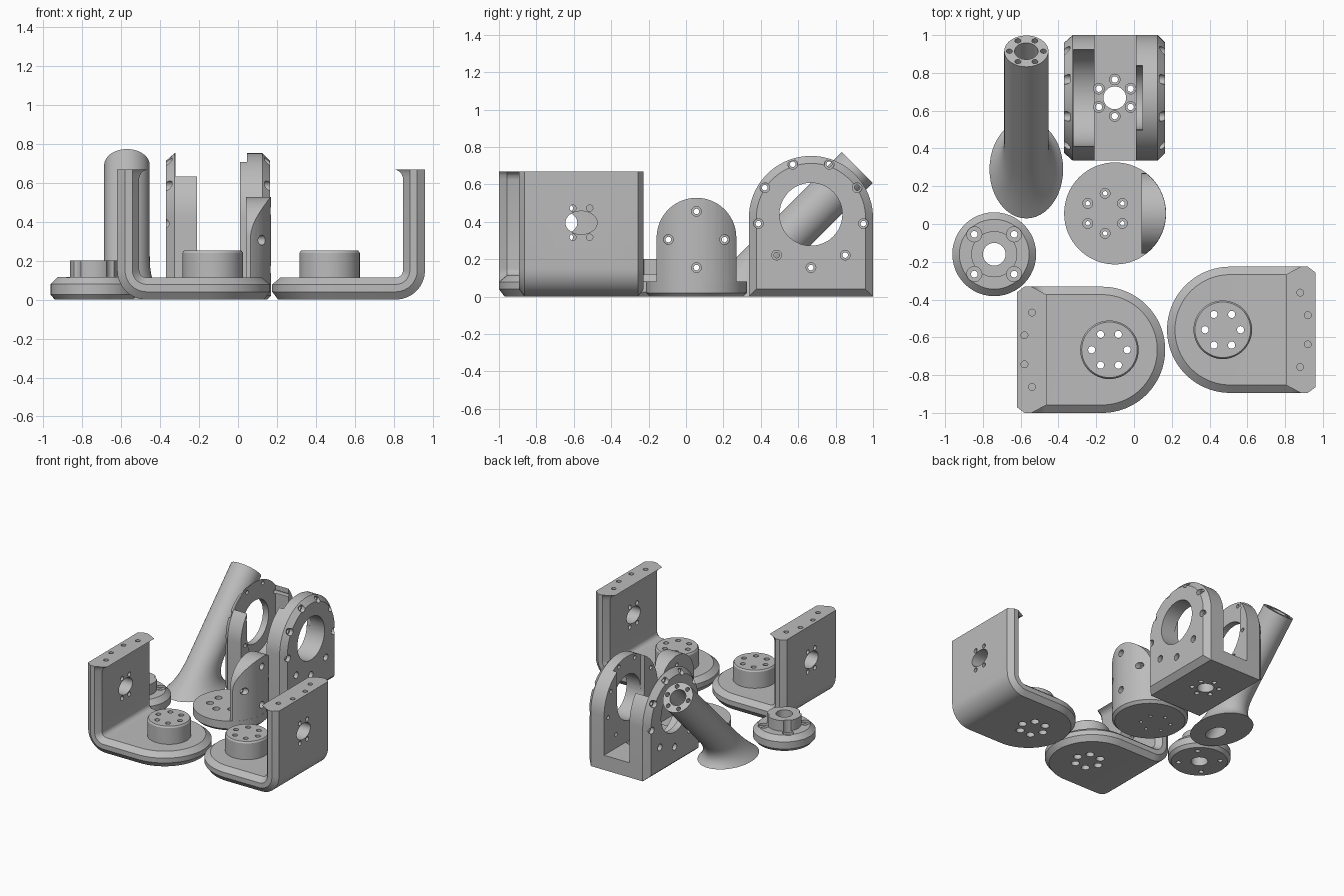
import bpy, bmesh
from math import sin, cos, pi, radians
from mathutils import Vector, Matrix

if "Cube" in bpy.data.objects:
    bpy.data.objects.remove(bpy.data.objects["Cube"])

grey = bpy.data.materials.new("plain grey")
grey.use_nodes = True
COLOR = (0.5, 0.5, 0.5, 1)
grey.diffuse_color = COLOR
next(n for n in grey.node_tree.nodes if n.type == 'BSDF_PRINCIPLED').inputs["Base Color"].default_value = COLOR


def loft(rings):
    """Closed solid through even-sized convex rings, capped with strips."""
    bm = bmesh.new()
    rows = [[bm.verts.new(p) for p in ring] for ring in rings]
    n = len(rows[0])
    for a, b in zip(rows, rows[1:]):
        for k in range(n):
            bm.faces.new((a[k], a[(k + 1) % n], b[(k + 1) % n], b[k]))
    for r in (rows[0], rows[-1]):
        for k in range(n // 2 - 1):
            bm.faces.new((r[k], r[k + 1], r[n - 2 - k], r[n - 1 - k]))
    bmesh.ops.recalc_face_normals(bm, faces=bm.faces)
    mesh = bpy.data.meshes.new("solid")
    bm.to_mesh(mesh)
    bm.free()
    return mesh


def lathe(profile, loc, axis=(0, 0, 1), n=48):
    m = Matrix.Translation(loc) @ Vector(axis).to_track_quat('Z', 'Y').to_matrix().to_4x4()
    return loft([[m @ Vector((r * cos(2 * pi * k / n), r * sin(2 * pi * k / n), z))
                  for k in range(n)] for r, z in profile])


def hole(r, loc, axis, depth, head=0, sink=0):
    """Drill from loc along axis, with an optional wider head."""
    if head:
        return lathe([(head, -.1), (head, sink), (r, sink), (r, depth)], loc, axis, 20)
    return lathe([(r, -.1), (r, depth)], loc, axis, 48 if r > .05 else 20)


def box(x0, x1, y0, y1, z0, z1):
    return loft([[(x0, y0, z), (x1, y0, z), (x1, y1, z), (x0, y1, z)] for z in (z0, z1)])


def arch(layers, yc, zc, R, n=40):
    """Round-topped upright plate; layers are (x, inset)."""
    rings = []
    for x, i in layers:
        arc = [(x, yc + (R - i) * cos(pi * k / (n - 1)), zc + (R - i) * sin(pi * k / (n - 1))) for k in range(n)]
        rings.append([(x, yc + R - i, i)] + arc + [(x, yc - R + i, i)])
    return loft(rings)


def part(name, mesh, steps, matrix=Matrix()):
    obj = bpy.data.objects.new(name, mesh)
    bpy.context.collection.objects.link(obj)
    bpy.context.view_layer.objects.active = obj
    for op, tool_mesh in steps:
        tool = bpy.data.objects.new("cutter", tool_mesh)
        tool.hide_render = True
        bpy.context.collection.objects.link(tool)
        mod = obj.modifiers.new("bool", 'BOOLEAN')
        mod.operation, mod.solver, mod.object = op, 'EXACT', tool
        bpy.ops.object.modifier_apply(modifier=mod.name)
        bpy.data.objects.remove(tool)
    obj.data.transform(matrix)
    obj.data.materials.clear()
    obj.data.materials.append(grey)
    bpy.ops.object.select_all(action='DESELECT')
    obj.select_set(True)
    bpy.ops.object.shade_smooth_by_angle(angle=radians(30))
    return obj


def cuts(meshes):
    return [('DIFFERENCE', m) for m in meshes]


def spots(count, r, start=0):
    return [(r * cos(start + 2 * pi * k / count), r * sin(start + 2 * pi * k / count)) for k in range(count)]


UP, DOWN, LEFT, RIGHT = (0, 0, 1), (0, 0, -1), (1, 0, 0), (-1, 0, 0)


# Bent bracket: one chamfered strip from the wall top, round the bend, to the round end
def bent_bracket(name, matrix):
    R, T, bend, end = .334, .113, .15, .451
    edge = [(.03, 0), (0, .04), (0, .078), (.042, T)]

    def ring(place, swing=0):
        side = [(place(i, h), (R - i) * cos(swing)) for i, h in edge]
        return [(p[0], y, p[1]) for p, y in side] + [(p[0], -y, p[1]) for p, y in reversed(side)]

    rings = []
    for z, flare in ((.668, .043), (.66, .022), (.648, .009), (.625, 0)):
        rings.append(ring(lambda i, h: (h + (flare if h == T else 0), z)))
    for k in range(9):
        a = k * pi / 16
        rings.append(ring(lambda i, h: (bend - (bend - h) * cos(a), bend - (bend - h) * sin(a))))
    for k in range(25):
        a = radians(87) * k / 24
        rings.append(ring(lambda i, h: (end + (R - i) * sin(a), h), a))
    boss = lathe([(.155, .08), (.155, .24), (.147, .252)], (.49, 0, 0))
    tools = [hole(.019, (.49 + x, y, 0), UP, .4, .03, .1) for x, y in spots(6, .094)]
    # wall: wide centre opening, four screws, four top sockets
    opening = hole(.062, (0, 0, .395), LEFT, .3)
    opening.transform(Matrix.Diagonal((1, 1.37, 1, 1)))
    tools.append(opening)
    for s in (-1, 1):
        tools += [hole(.017, (0, s * .045, .395 + t * .078), LEFT, .3) for t in (-1, 1)]
        tools += [hole(.018, (.04, s * .077, .668), DOWN, .1), hole(.018, (.08, s * .197, .668), DOWN, .1)]
    part(name, loft(rings), [('UNION', boss)] + cuts(tools), matrix)


bent_bracket("left_bent_bracket", Matrix.Translation((-.62, -.666, 0)))
bent_bracket("right_bent_bracket", Matrix.Translation((.96, -.56, 0)) @ Matrix.Rotation(pi, 4, 'Z'))

# Small hub flange
fx, fy = -.74, -.16
tools = [hole(.06, (fx, fy, .2), DOWN, .4)]
tools += [hole(.018, (fx + x, fy + y, .2), DOWN, .4, .04, .1) for x, y in spots(4, .149, pi / 4)]
part("hub_flange", lathe([(.2, 0), (.222, .025), (.222, .08), (.185, .117), (.122, .117), (.122, .2)],
                         (fx, fy, 0)), cuts(tools))

# Leaning tube with a flared foot and a square-cut drilled end
tx, foot, r, N = -.57, .225, .117, 48
turn = [2 * pi * k / N for k in range(N)]
rings = []
for k in range(13):
    z = .24 * k / 12
    e = (1 - k / 12) ** 3
    rings.append([(tx + (r + .078 * e) * cos(a), foot + z + .065 * e + (r * 2 ** .5 + .095 * e) * sin(a), z)
                  for a in turn])
d = r * .5 ** .5
rings.append([(tx + r * cos(a), .915 + d * sin(a), .69 - d * sin(a)) for a in turn])
axis = (0, -1, -1)
tools = [hole(.062, (tx, .915, .69), axis, 1.2)]
tools += [hole(.016, (tx + u, .915 + v * .707, .69 - v * .707), axis, .1) for u, v in spots(6, .09)]
part("leaning_tube", loft(rings), cuts(tools))

# U-shaped cradle with two arched walls
cy, hz, R = .668, .44, .332
wall_l = arch([(-.37, .04), (-.325, 0), (-.21, 0)], cy, .42, R)
wall_r = arch([(.165, .04), (.125, 0), (.01, 0)], cy, .42, R)
floor = box(-.3, .1, cy - R, cy + R, 0, .115)
tools = [lathe([(.255, 0), (.255, .17)], (-.32, cy, hz), LEFT),
         box(-.32, -.15, cy - .255, cy + .255, hz, 1),
         box(-.1, .045, cy - .17, cy + .17, hz, 1),
         lathe([(.168, 0), (.168, 1)], (-.6, cy, hz), LEFT),
         hole(.06, (-.102, cy, 0), UP, .2)]
tools += [hole(.017, (-.102 + x, cy + y, .115), DOWN, .2, .028, .03) for x, y in spots(6, .097, pi / 2)]
for y, z in spots(9, .285, -pi / 2):
    tools.append(hole(.015, (.165, cy + y, hz + z), RIGHT, .2, .026, .03))
    tools.append(hole(.015, (-.37, cy + y, hz + z), LEFT, .2, .026, .03))
part("u_cradle", wall_l, [('UNION', floor), ('UNION', wall_r)] + cuts(tools))

# Round base with an upright domed tab, its outside following the base edge
dx, dy, R = -.1, .056, .27
base = lathe([(.25, 0), (R, .02), (R, .08)], (dx, dy, 0), n=64)
shell = lathe([(R - .001, .03), (R - .001, .7)], (dx, dy, 0), n=64)
tools = [hole(.015, (.165, dy + y, .305 + z), RIGHT, .2, .026, .07) for y, z in spots(4, .15)]
tools += [hole(.012, (-.153 + x, dy + y, .08), DOWN, .2, .026, .05) for x, y in spots(6, .106, pi / 2)]
part("domed_tab_base", arch([(.04, 0), (.3, 0)], dy, .315, .213),
     [('INTERSECT', shell), ('UNION', base)] + cuts(tools))
